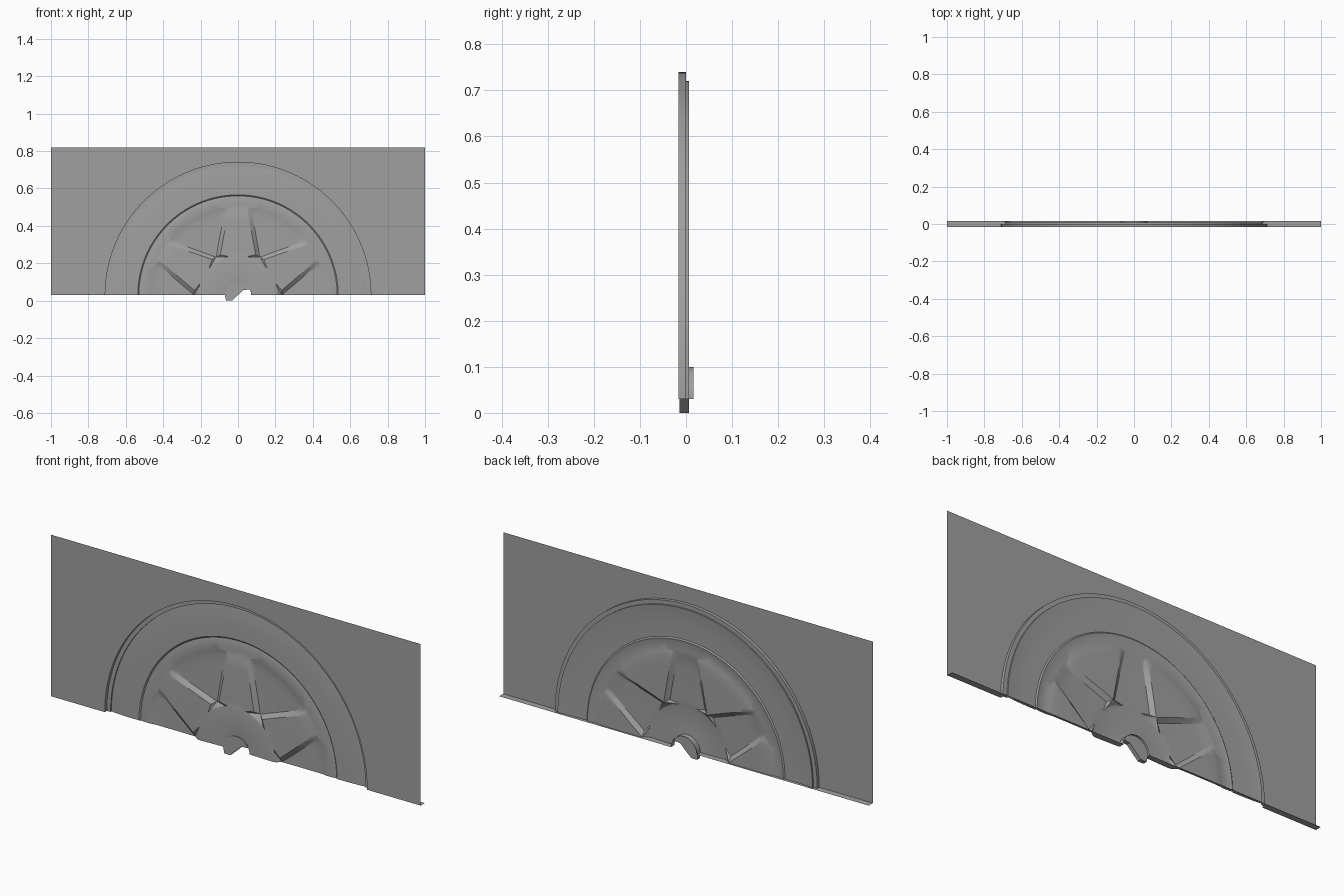
import bpy, bmesh
from math import sin, cos, asin, pi, radians

cube = bpy.data.objects.get("Cube")
if cube:
    bpy.data.objects.remove(cube)

FRONT, BACK = -0.016, 0.016      # depth limits of the panel
BASE, TOP = 0.03, 0.82           # bottom and top edge of the panel
ARCH, HUB = 0.71, 0.07           # arch and hub hole radii

grey = bpy.data.materials.new("plain_grey")
grey.use_nodes = True
grey.diffuse_color = (0.35, 0.35, 0.35, 1)
grey.node_tree.nodes["Principled BSDF"].inputs["Base Color"].default_value = grey.diffuse_color


def make_object(name, bm, angle=25):
    mesh = bpy.data.meshes.new(name)
    bm.to_mesh(mesh)
    bm.free()
    mesh.materials.append(grey)
    obj = bpy.data.objects.new(name, mesh)
    bpy.context.collection.objects.link(obj)
    bpy.ops.object.select_all(action='DESELECT')
    obj.select_set(True)
    bpy.context.view_layer.objects.active = obj
    bpy.ops.object.shade_smooth_by_angle(angle=radians(angle))
    return obj


def lerp(a, b, t):
    return a + (b - a) * max(0, min(1, t))


# Radial profile: radius, depth on a spoke, depth in a window
PROFILE = [
    (HUB, BACK, BACK), (HUB, -0.011, -0.011), (0.085, -0.012, -0.012),
    (0.195, FRONT, FRONT), (0.212, -0.013, -0.013),
    (0.235, -0.0125, 0.005), (0.29, -0.011, 0.006), (0.35, -0.009, 0.006),
    (0.40, -0.007, 0.006), (0.44, -0.005, 0.006), (0.465, 0.001, 0.004),
    (0.48, 0.001, 0.001), (0.515, 0.002, 0.002), (0.53, 0.005, 0.005),
    (0.536, 0.0, 0.0), (0.60, 0.001, 0.001), (0.65, 0.003, 0.003),
    (0.69, 0.007, 0.007), (0.69, 0.0, 0.0), (ARCH, 0.0, 0.0), (ARCH, FRONT, FRONT),
]
TOP_STEPS, SIDE_STEPS, WINDOW_STEPS = 8, 2, 8
HALF_STEPS = TOP_STEPS + SIDE_STEPS + WINDOW_STEPS
HALF = pi / 6


def half_sector(r, spoke, window):
    """Angle and depth pairs from the middle of a spoke to the middle of a window."""
    if r < 0.22 or r > 0.475:
        return [(HALF * i / HALF_STEPS, spoke) for i in range(HALF_STEPS + 1)]
    width = lerp(0.10, 0.052, (r - 0.21) / 0.23)
    edge = min(asin(width / r), HALF * 0.96)
    foot = min(asin((width + 0.022) / r), HALF * 0.99)
    out = [(edge * i / TOP_STEPS, spoke) for i in range(TOP_STEPS)]
    for i in range(SIDE_STEPS):
        t = i / SIDE_STEPS
        out.append((lerp(edge, foot, t), lerp(spoke, window, t)))
    for i in range(WINDOW_STEPS + 1):
        out.append((lerp(foot, HALF, i / WINDOW_STEPS), window))
    return out


# Wheel relief: three half-turn sectors, each mirrored about its spoke
bm = bmesh.new()
rows = []
for r, spoke, window in PROFILE:
    half = half_sector(r, spoke, window)
    sector = [(-a, d) for a, d in reversed(half[1:])] + half
    row = []
    for k in range(3):
        middle = HALF + k * 2 * HALF
        for a, d in (sector if k == 0 else sector[1:]):
            t = middle + a
            row.append(bm.verts.new((r * cos(t), d, BASE + r * sin(t))))
    rows.append(row)
for inner, outer in zip(rows, rows[1:]):
    for j in range(len(inner) - 1):
        bm.faces.new((inner[j], outer[j], outer[j + 1], inner[j + 1]))
arch_points = [v.co.copy() for v in rows[-1]]
right_section = [(row[0].co.x, row[0].co.y) for row in rows]
make_object("wheel_relief", bm)

# Flat sheet around the arch
bm = bmesh.new()
corners = [(-1, FRONT, BASE), (-1, FRONT, TOP), (1, FRONT, TOP), (1, FRONT, BASE)]
loop = [bm.verts.new(p) for p in arch_points + corners]
bm.faces.new(list(reversed(loop)))
make_object("panel", bm)

# Bottom flange running back from the lower edge on both sides
bm = bmesh.new()
section = right_section[1:] + [(1, FRONT)]
for side in (-1, 1):
    for (x0, y0), (x1, y1) in zip(section, section[1:]):
        if x1 - x0 > 0.001:
            pts = [(x0, y0), (x1, y1), (x1, BACK), (x0, BACK)]
            bm.faces.new([bm.verts.new((side * x, y, BASE)) for x, y in pts])
bmesh.ops.remove_doubles(bm, verts=bm.verts, dist=0.0001)
bmesh.ops.recalc_face_normals(bm, faces=bm.faces)
make_object("bottom_flange", bm)

# Hub plug with a broken, slanted lower edge
bm = bmesh.new()
outline = []
for i in range(25):
    t = lerp(0.45, pi, i / 24)
    outline.append((HUB * cos(t), BASE + HUB * sin(t)))
outline += [(-0.064, 0), (-0.032, 0), (0.028, 0.057)]
face = bm.faces.new([bm.verts.new((x, 0.006, z)) for x, z in outline])
extruded = bmesh.ops.extrude_face_region(bm, geom=[face], use_keep_orig=True)
for v in extruded["geom"]:
    if isinstance(v, bmesh.types.BMVert):
        v.co.y = -0.0145
bmesh.ops.recalc_face_normals(bm, faces=bm.faces)
make_object("hub_plug", bm)
